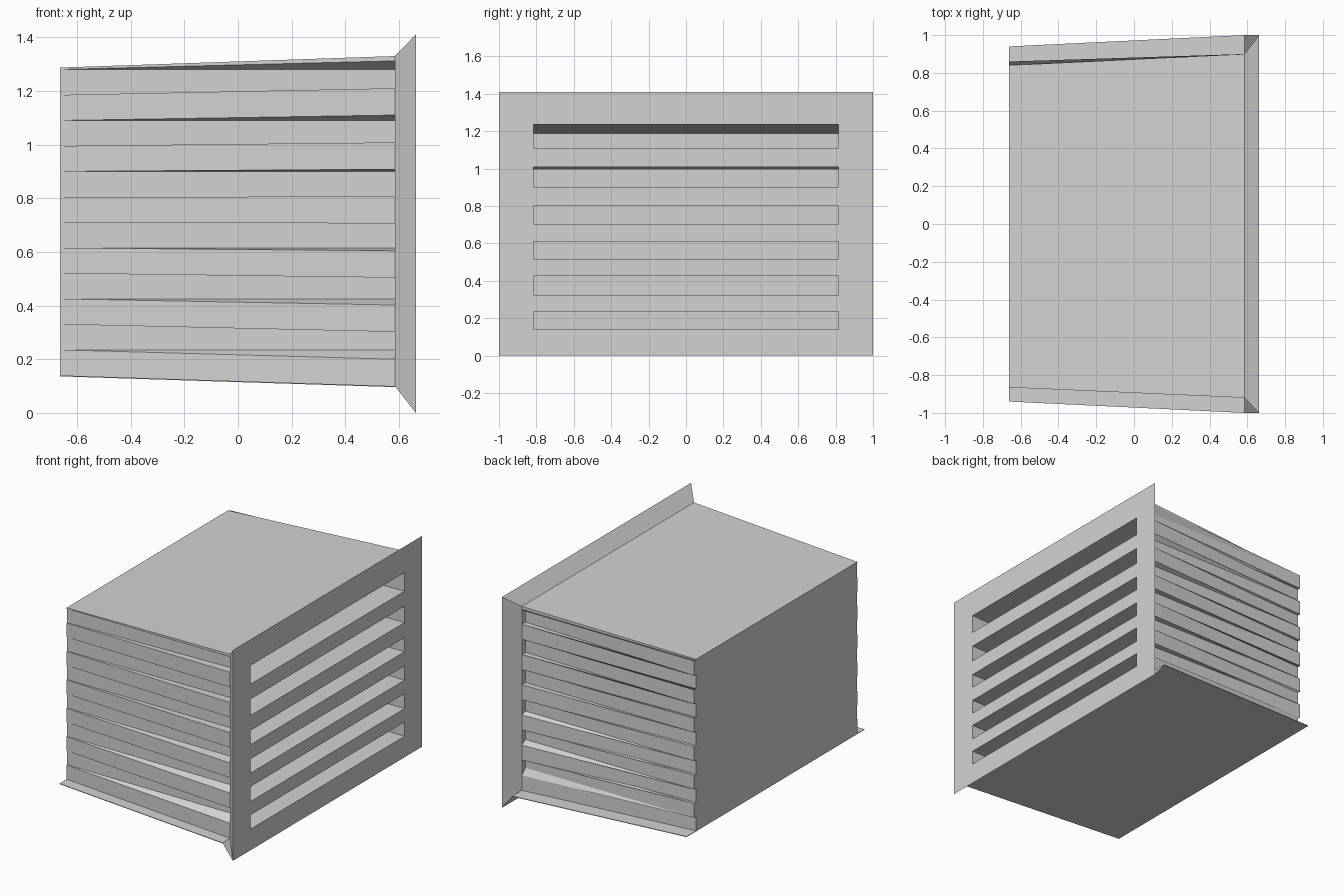
import bpy, bmesh

if "Cube" in bpy.data.objects:
    bpy.data.objects.remove(bpy.data.objects["Cube"])

grey = bpy.data.materials.new("plain_grey")
grey.use_nodes = True
grey.diffuse_color = (0.65, 0.65, 0.65, 1)
grey.node_tree.nodes["Principled BSDF"].inputs["Base Color"].default_value = grey.diffuse_color

BACK, NECK, FACE = -0.6625, 0.585, 0.6625      # stations along x
SIDES = ((-1, 0.865, 0.92), (1, 0.84, 0.90))   # side sign, half width at back and neck
COUNT = 6


def finish(name, bm):
    mesh = bpy.data.meshes.new(name)
    bm.to_mesh(mesh)
    bm.free()
    mesh.materials.append(grey)
    obj = bpy.data.objects.new(name, mesh)
    bpy.context.collection.objects.link(obj)
    return obj


def ring(x, y0, y1, z0, z1):
    return [(x, y0, z0), (x, y1, z0), (x, y1, z1), (x, y0, z1)]


def tapered_box(name, back, front):
    """Solid between two upright rectangles given as (x, y0, y1, z0, z1)."""
    bm = bmesh.new()
    a = [bm.verts.new(p) for p in ring(*back)]
    b = [bm.verts.new(p) for p in ring(*front)]
    bm.faces.new(a)
    bm.faces.new(b)
    for i in range(4):
        j = (i + 1) % 4
        bm.faces.new((a[i], a[j], b[j], b[i]))
    bmesh.ops.recalc_face_normals(bm, faces=bm.faces)
    return finish(name, bm)


def sheet(name, polygons):
    bm = bmesh.new()
    for poly in polygons:
        bm.faces.new([bm.verts.new(p) for p in poly])
    bmesh.ops.remove_doubles(bm, verts=bm.verts, dist=0.0005)
    return finish(name, bm)


def slat_z(k):
    """Lower edge of slat k at the back and at the neck."""
    return 0.14 + 0.19 * k, 0.10 + 0.202 * k


# Front plate with open slits
slits = [(0.14, 0.235), (0.325, 0.425), (0.515, 0.61),
         (0.705, 0.80), (0.90, 1.01), (1.11, 1.235)]
heights = [0] + [z for pair in slits for z in pair] + [1.41]
widths = [-1, -0.815, 0.815, 1]
plate = []
for i in range(3):
    for j in range(len(heights) - 1):
        if not (i == 1 and j % 2 == 1):
            plate.append(ring(FACE, widths[i], widths[i + 1], heights[j], heights[j + 1]))
sheet("front_plate", plate)

# Flange sloping back from the plate to the neck of the body
outer = ring(FACE, -1, 1, 0, 1.41)
inner = ring(NECK, -0.92, 0.90, 0.10, 1.33)
flange = []
for i in range(4):
    j = (i + 1) % 4
    flange.append((inner[i], inner[j], outer[j], outer[i]))
flange.append((inner[0], outer[0], (NECK, -1, 0.10)))
flange.append((inner[1], (NECK, 1, 0.10), outer[1]))
sheet("flange", flange)

# Collar closing the neck beside the recessed bars
collar = []
for s, yb, yf in SIDES:
    lo, hi = sorted((s * 0.82, s * yf))
    collar.append(ring(NECK, lo, hi, 0.10, 1.33)[::-1])
sheet("neck_collar", collar)

# Outer panels
tapered_box("top_panel", (BACK, -0.865, 0.84, 1.28, 1.287),
            (NECK, -0.92, 0.90, 1.312, 1.33))
tapered_box("bottom_panel", (BACK, -0.94, 0.94, 0.136, 0.14),
            (NECK, -1, 1, 0.096, 0.10))
tapered_box("back_panel", (BACK, -0.86, 0.84, 0.14, 1.285),
            (BACK + 0.01, -0.86, 0.84, 0.14, 1.285))

# Shelves between the slits, running to the back panel
INNER = FACE - 0.001
for k in range(COUNT):
    z = slat_z(k)[0]
    top = slits[k + 1][0] if k < COUNT - 1 else 1.27
    tapered_box(f"shelf_{k + 1}", (BACK + 0.005, -0.83, 0.83, z + 0.095, z + 0.185),
                (INNER, -0.83, 0.83, slits[k][1], top))
tapered_box("floor_shelf", (BACK + 0.005, -0.83, 0.83, 0.138, 0.141),
            (INNER, -0.83, 0.83, 0.12, 0.14))

# Side walls: fanned slats over straight bars, joined by sloping gussets
for s, yb, yf in SIDES:
    side = "right" if s < 0 else "left"
    tapered_box(f"{side}_inner_wall",
                (BACK + 0.005, *sorted((s * 0.815, s * 0.835)), 0.14, 1.27),
                (INNER, *sorted((s * 0.815, s * 0.835)), 0.13, 1.29))
    gussets = []
    for k in range(COUNT + 1):
        zb, zf = slat_z(k)
        edges = [] if k == 0 else [(zb, zf)]
        if k < COUNT:
            edges.append((zb + 0.095, zf + 0.10))
            tapered_box(f"{side}_slat_{k + 1}",
                        (BACK, *sorted((s * 0.82, s * yb)), zb, zb + 0.095),
                        (NECK, *sorted((s * 0.82, s * yf)), zf, zf + 0.10))
            tapered_box(f"{side}_bar_{k + 1}",
                        (BACK, *sorted((s * 0.82, s * 0.86)), zb + 0.095, zb + 0.19),
                        (NECK, *sorted((s * 0.82, s * 0.86)), zb + 0.095, zb + 0.19))
        for eb, ef in edges:
            gussets.append(((BACK, s * yb, eb), (BACK, s * 0.86, eb),
                            (NECK, s * 0.86, eb), (NECK, s * yf, ef)))
    sheet(f"{side}_gussets", gussets)
